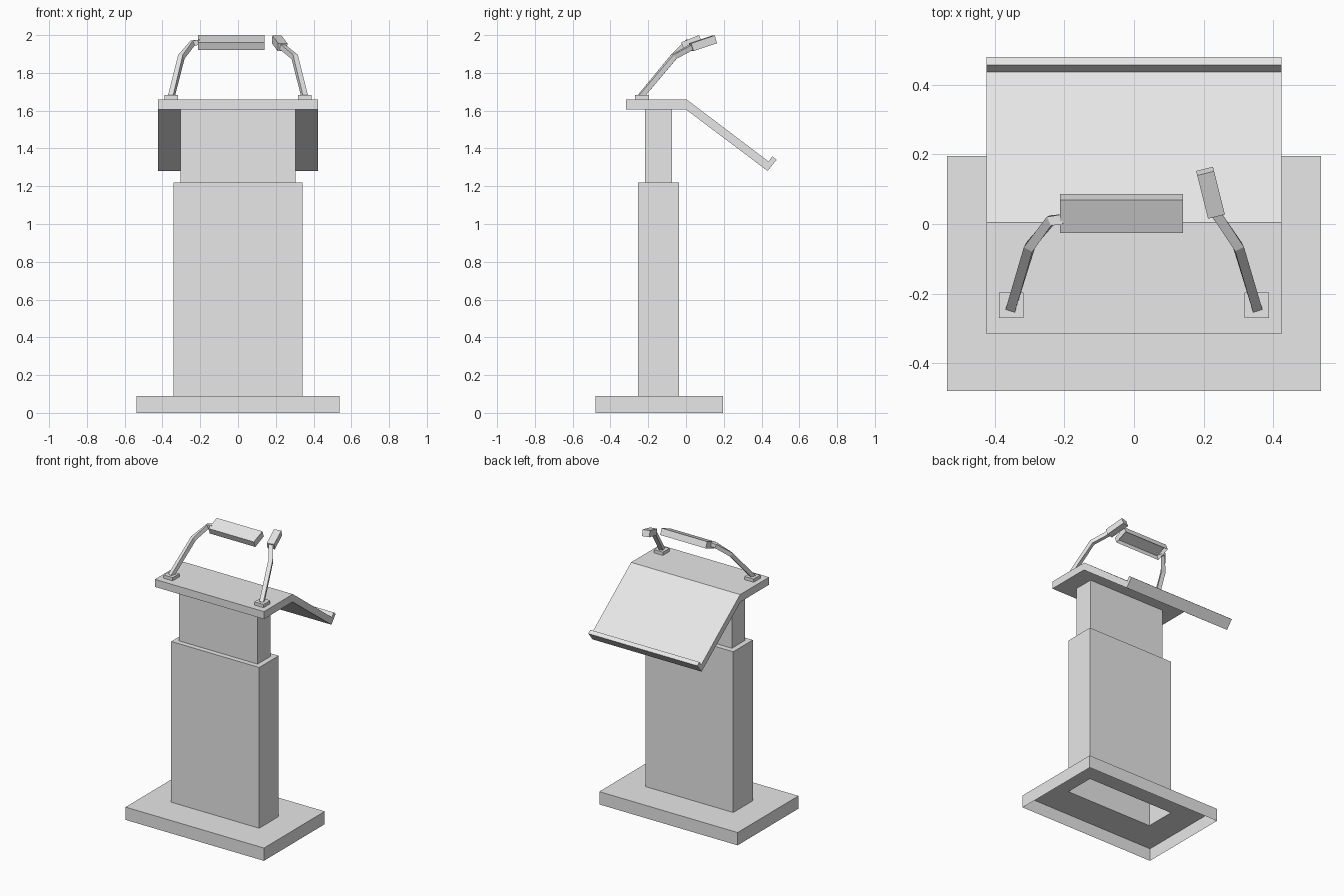
import bpy, bmesh
from math import radians
from mathutils import Vector

if "Cube" in bpy.data.objects:
    bpy.data.objects.remove(bpy.data.objects["Cube"])

GREY = (0.8, 0.8, 0.8, 1)
grey = bpy.data.materials.new("light_grey")
grey.use_nodes = True
grey.diffuse_color = GREY
grey.node_tree.nodes["Principled BSDF"].inputs["Base Color"].default_value = GREY


def finish(name, bm):
    mesh = bpy.data.meshes.new(name)
    bm.to_mesh(mesh)
    bm.free()
    mesh.materials.append(grey)
    obj = bpy.data.objects.new(name, mesh)
    bpy.context.collection.objects.link(obj)
    return obj


def bridge(bm, a, b):
    n = len(a)
    for i in range(n):
        j = (i + 1) % n
        bm.faces.new((a[i], a[j], b[j], b[i]))


def shell(name, levels):
    """Open sheet through stacked rectangles (half width, front y, back y) at heights."""
    bm = bmesh.new()
    rings = []
    for (hx, y0, y1), z in levels:
        corners = ((-hx, y0), (hx, y0), (hx, y1), (-hx, y1))
        rings.append([bm.verts.new((x, y, z)) for x, y in corners])
    for a, b in zip(rings, rings[1:]):
        bridge(bm, a, b)
    return finish(name, bm)


def box(name, centre, size, angles=(0, 0, 0), recess=None):
    bm = bmesh.new()
    bmesh.ops.create_cube(bm, size=1)
    bmesh.ops.scale(bm, vec=size, verts=bm.verts)
    if recess:
        bm.normal_update()
        under = min(bm.faces, key=lambda f: f.normal.z)
        bmesh.ops.inset_individual(bm, faces=[under], thickness=recess)
        bmesh.ops.translate(bm, vec=(0, 0, recess * 1.6), verts=under.verts)
    obj = finish(name, bm)
    obj.location = centre
    obj.rotation_euler = [radians(a) for a in angles]
    return obj


def arm(name, points, radius=0.014):
    """Square bar swept along a bent path."""
    pts = [Vector(p) for p in points]
    bm = bmesh.new()
    rings = []
    for i, p in enumerate(pts):
        before = (p - pts[i - 1]).normalized() if i else Vector()
        after = (pts[i + 1] - p).normalized() if i + 1 < len(pts) else Vector()
        along = (before + after).normalized()
        side = along.cross(Vector((0, 0, 1))).normalized() * radius
        up = side.cross(along).normalized() * radius
        rings.append([bm.verts.new(p + s * side + u * up)
                      for s, u in ((-1, -1), (1, -1), (1, 1), (-1, 1))])
    for a, b in zip(rings, rings[1:]):
        bridge(bm, a, b)
    bm.faces.new(rings[0])
    bm.faces.new(rings[-1])
    bmesh.ops.recalc_face_normals(bm, faces=bm.faces)
    return finish(name, bm)


# Hollow foot and telescoping column, open underneath
foot = (0.538, -0.48, 0.195)
lower = (0.342, -0.253, -0.036)
upper = (0.305, -0.217, -0.074)
shell("base", [(foot, 0), (foot, 0.09), (lower, 0.09)])
shell("lower_column", [(lower, 0.09), (lower, 1.22), (upper, 1.22)])
shell("upper_column", [(upper, 1.22), (upper, 1.606)])

# Desk: flat shelf, sloped reading board and paper lip as one side profile
profile = [(-0.317, 1.606), (0, 1.606), (0.432, 1.281), (0.48, 1.34),
           (0.457, 1.358), (0.437, 1.331), (0.004, 1.659), (-0.317, 1.659)]
bm = bmesh.new()
sides = [[bm.verts.new((x, y, z)) for y, z in profile] for x in (-0.424, 0.424)]
bridge(bm, *sides)
for ring in sides:
    bm.faces.new(ring)
bmesh.ops.recalc_face_normals(bm, faces=bm.faces)
finish("desk_top", bm)

# Mounting blocks for both arms
for label, s in (("right", -1), ("left", 1)):
    box(label + "_mount", (s * 0.353, -0.234, 1.67), (0.07, 0.074, 0.024))

# Reading lamp on the right arm, hollow underneath
arm("lamp_arm", [(-0.353, -0.24, 1.675), (-0.3, -0.065, 1.885),
                 (-0.24, 0.01, 1.958), (-0.205, 0.014, 1.962)])
box("lamp_head", (-0.036, 0.03, 1.96), (0.354, 0.102, 0.045), (22, 0, 0), recess=0.015)

# Microphone on the left arm
arm("microphone_arm", [(0.353, -0.24, 1.675), (0.3, -0.065, 1.885), (0.234, 0.032, 1.938)])
box("microphone_head", (0.22, 0.09, 1.957), (0.05, 0.135, 0.043), (18, 0, 14))
